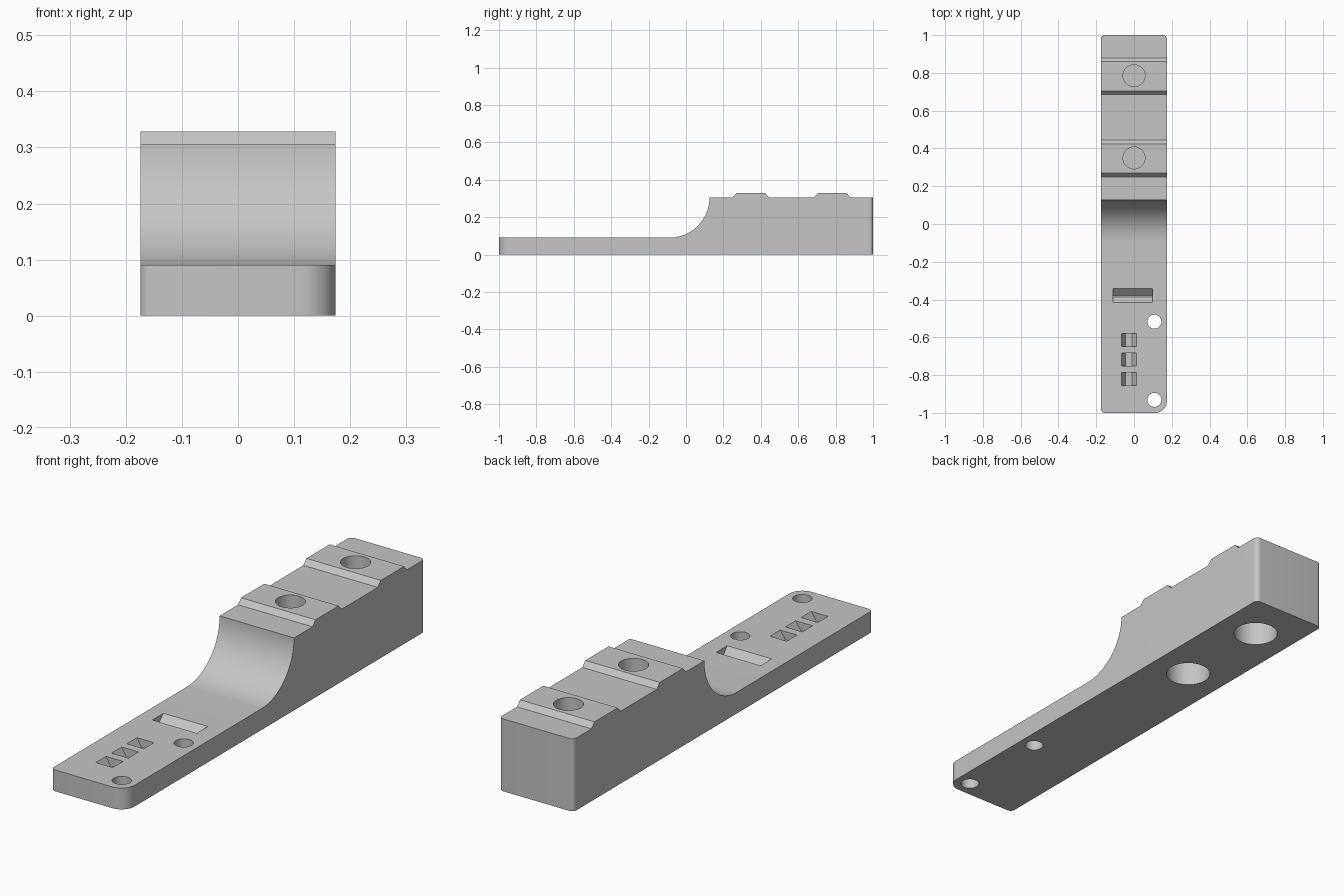
import bpy, bmesh, math
from mathutils import Vector

cube = bpy.data.objects.get("Cube")
if cube:
    bpy.data.objects.remove(cube, do_unlink=True)

HALF_W = 0.174
DECK, BLOCK, RIDGE = 0.09, 0.306, 0.328

grey = bpy.data.materials.new("plain_grey")
grey.use_nodes = True
grey.diffuse_color = (0.56, 0.56, 0.56, 1)
grey.node_tree.nodes["Principled BSDF"].inputs["Base Color"].default_value = grey.diffuse_color


def prism(name, outline, axis, start, end):
    """Extrude a 2D outline along x, y or z."""
    place = {"x": lambda a, b, t: (t, a, b),
             "y": lambda a, b, t: (a, t, b),
             "z": lambda a, b, t: (a, b, t)}[axis]
    bm = bmesh.new()
    face = bm.faces.new([bm.verts.new(place(a, b, start)) for a, b in outline])
    out = bmesh.ops.extrude_face_region(bm, geom=[face])
    moved = [v for v in out["geom"] if isinstance(v, bmesh.types.BMVert)]
    bmesh.ops.translate(bm, verts=moved, vec=Vector(place(0, 0, end - start)))
    bmesh.ops.recalc_face_normals(bm, faces=bm.faces)
    mesh = bpy.data.meshes.new(name)
    bm.to_mesh(mesh)
    bm.free()
    mesh.materials.append(grey)
    obj = bpy.data.objects.new(name, mesh)
    bpy.context.collection.objects.link(obj)
    return obj


def arc(cx, cy, r, a0, a1, steps):
    angles = [math.radians(a0 + (a1 - a0) * i / steps) for i in range(steps + 1)]
    return [(cx + r * math.cos(a), cy + r * math.sin(a)) for a in angles]


def combine(target, cutter, operation="DIFFERENCE"):
    mod = target.modifiers.new("cut", "BOOLEAN")
    mod.object, mod.operation, mod.solver = cutter, operation, "EXACT"
    bpy.context.view_layer.objects.active = target
    bpy.ops.object.modifier_apply(modifier=mod.name)
    bpy.data.objects.remove(cutter, do_unlink=True)


def drill(x, y, r, z0, z1):
    combine(body, prism("drill", arc(x, y, r, 0, 354.375, 63), "z", z0, z1))


# Side profile: thin deck, concave sweep, raised block with two ridges
profile = [(1.2, 0), (-1.2, 0), (-1.2, DECK)]
profile += arc(-0.09, BLOCK, BLOCK - DECK, -90, 0, 24)
for y in (0.249, 0.685):
    profile += [(y, BLOCK), (y + 0.02, RIDGE), (y + 0.175, RIDGE), (y + 0.195, BLOCK)]
profile += [(1.2, BLOCK)]
body = prism("stepped_base", profile, "x", -0.3, 0.3)

# Plan outline: small rounded corners, one larger at the front left
plan = []
for sx, sy, r, a in ((1, 1, 0.02, 0), (-1, 1, 0.02, 90), (-1, -1, 0.02, 180), (1, -1, 0.062, 270)):
    plan += arc(sx * (HALF_W - r), sy * (1 - r), r, a, a + 90, 10)
combine(body, prism("plan", plan, "z", -0.1, 0.5), "INTERSECT")

# Blind sockets above and wider recesses below
for y in (0.35, 0.785):
    drill(0, y, 0.058, 0.18, 0.5)
    drill(0, y, 0.09, -0.1, 0.17)

# Through holes in the deck
for y in (-0.517, -0.931):
    drill(0.108, y, 0.037, -0.1, 0.2)


def groove(lo, floor_lo, floor_hi, hi):
    z = DECK - 0.035
    return [(floor_lo, z), (floor_hi, z), (hi, DECK), (hi, 0.2), (lo, 0.2), (lo, DECK)]


# Wide sloped slot and three small sloped notches
combine(body, prism("slot", groove(-0.415, -0.386, -0.378, -0.341), "x", -0.11, 0.098))
for y in (-0.614, -0.717, -0.821):
    combine(body, prism("notch", groove(-0.066, -0.045, -0.011, 0.013), "y", y - 0.034, y + 0.034))

# Smooth curved walls, crisp edges
bpy.ops.object.select_all(action="DESELECT")
body.select_set(True)
bpy.context.view_layer.objects.active = body
bpy.ops.object.shade_smooth_by_angle(angle=math.radians(25))
